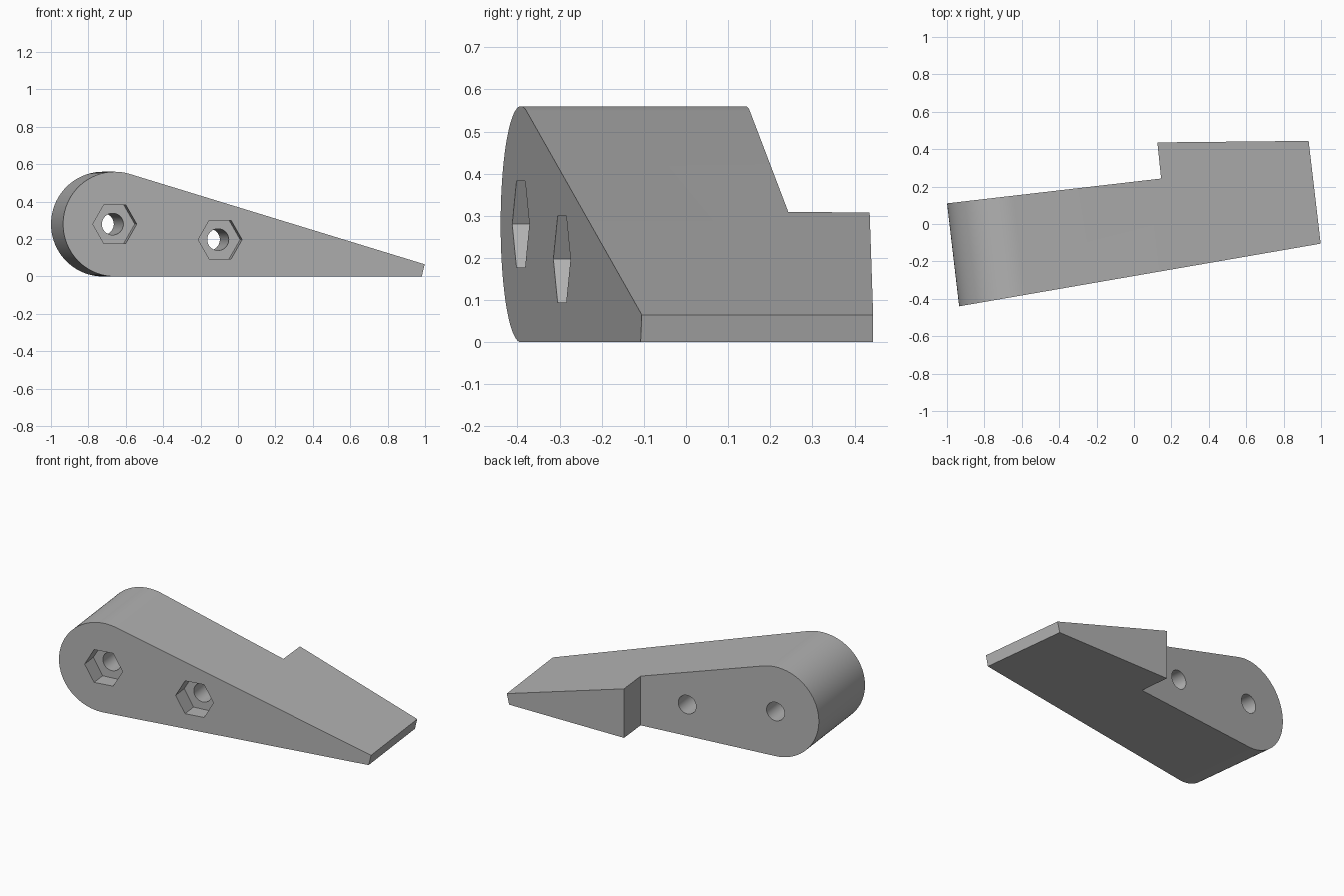
import bpy, bmesh, math
from mathutils import Matrix, Vector

cube = bpy.data.objects.get("Cube")
if cube:
    bpy.data.objects.remove(cube, do_unlink=True)

TURN = Matrix.Rotation(math.radians(6.7), 4, 'Z')   # wedge axis is skewed in plan
RADIUS = 0.28
PIVOT = (-0.70, 0.28)                               # round end centre, local x and z

grey = bpy.data.materials.new("plain grey")
grey.use_nodes = True
grey.diffuse_color = (0.45, 0.45, 0.45, 1)
grey.node_tree.nodes["Principled BSDF"].inputs["Base Color"].default_value = grey.diffuse_color


def prism(name, points, sweep, matrix=Matrix()):
    """Extrude a closed loop of 3D points along the sweep vector."""
    bm = bmesh.new()
    face = bm.faces.new([bm.verts.new(p) for p in points])
    out = bmesh.ops.extrude_face_region(bm, geom=[face])
    bmesh.ops.translate(bm, vec=Vector(sweep),
                        verts=[g for g in out["geom"] if isinstance(g, bmesh.types.BMVert)])
    bmesh.ops.recalc_face_normals(bm, faces=bm.faces)
    bm.transform(matrix)
    mesh = bpy.data.meshes.new(name)
    bm.to_mesh(mesh)
    bm.free()
    mesh.materials.append(grey)
    obj = bpy.data.objects.new(name, mesh)
    bpy.context.collection.objects.link(obj)
    return obj


def arc(centre, radius, start, end, steps, y):
    """Points on an arc in the x-z plane at depth y, angles in degrees."""
    angles = [math.radians(start + (end - start) * i / steps) for i in range(steps + 1)]
    return [(centre[0] + radius * math.cos(a), y, centre[1] + radius * math.sin(a))
            for a in angles]


def combine(target, tool, operation):
    """Apply a boolean and discard the tool."""
    mod = target.modifiers.new("cut", 'BOOLEAN')
    mod.object, mod.operation, mod.solver = tool, operation, 'EXACT'
    bpy.context.view_layer.objects.active = target
    bpy.ops.object.modifier_apply(modifier=mod.name)
    bpy.data.objects.remove(tool, do_unlink=True)


# Wedge profile: round end tangent to the flat base and the sloping top
profile = arc(PIVOT, RADIUS, 73.2, 270, 56, -1)
profile += [(0.963, -1, 0), (0.979, -1, 0.065)]
body = prism("wedge_body", profile, (0, 2, 0), TURN)

# Plan outline: tapered front face and a step in the back
plan = [(-1.2, -0.486), (1.2, -0.07), (1.2, 0.447), (0.125, 0.436),
        (0.145, 0.243), (-1.2, 0.087)]
combine(body, prism("plan_cutter", [(x, y, -0.5) for x, y in plan], (0, 0, 2)), 'INTERSECT')

# Two bolt holes, each with a hexagonal nut pocket in the front
for centre, floor in ((PIVOT, -0.214), ((-0.129, 0.197), -0.183)):
    hole = arc(centre, 0.058, 0, 348.75, 31, -1)
    combine(body, prism("bolt_hole_cutter", hole, (0, 2, 0), TURN), 'DIFFERENCE')
    pocket = arc(centre, 0.119, 0, 300, 5, -1)
    combine(body, prism("nut_pocket_cutter", pocket, (0, 1 + floor, 0), TURN), 'DIFFERENCE')

# Smooth the round surfaces, keep the edges crisp
bpy.ops.object.select_all(action='DESELECT')
body.select_set(True)
bpy.context.view_layer.objects.active = body
bpy.ops.object.shade_smooth_by_angle(angle=math.radians(30))
